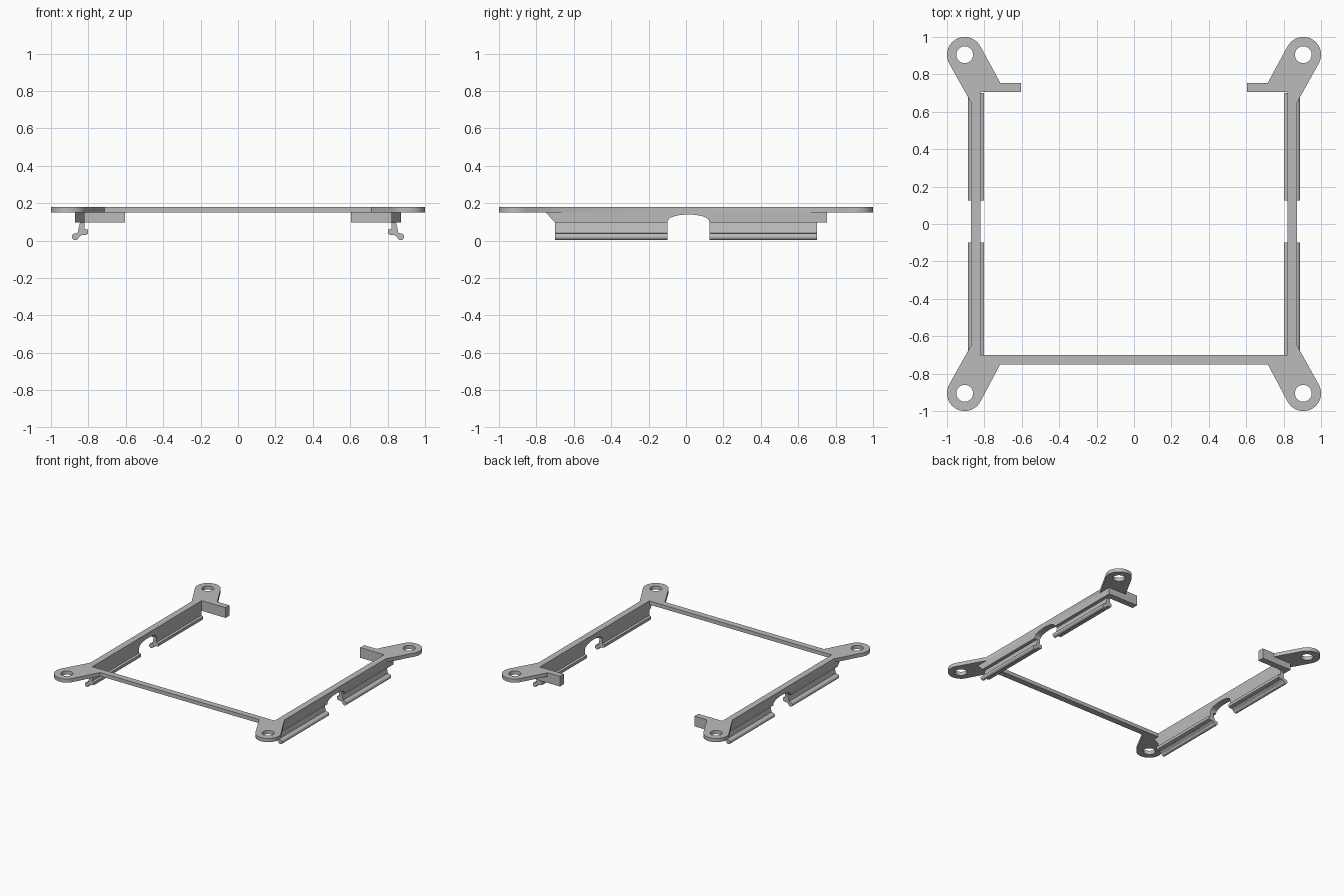
import bpy, bmesh, math
from mathutils import Vector

if "Cube" in bpy.data.objects:
    bpy.data.objects.remove(bpy.data.objects["Cube"], do_unlink=True)

GREY = (0.5, 0.5, 0.5, 1)
grey = bpy.data.materials.new("plain grey")
grey.use_nodes = True
grey.diffuse_color = GREY
grey.node_tree.nodes["Principled BSDF"].inputs["Base Color"].default_value = GREY


def arc(cx, cy, r, start, end, n):
    angles = [math.radians(start + (end - start) * i / n) for i in range(n + 1)]
    return [(cx + r * math.cos(a), cy + r * math.sin(a)) for a in angles]


def prism(name, loops, axis, low, high):
    """Fill an outline (later loops are holes) and extrude it along one axis."""
    place = {"x": lambda a, b: (low, a, b),
             "y": lambda a, b: (a, low, b),
             "z": lambda a, b: (a, b, low)}[axis]
    bm = bmesh.new()
    edges = []
    for loop in loops:
        verts = [bm.verts.new(place(a, b)) for a, b in loop]
        edges += [bm.edges.new((v, verts[i - 1])) for i, v in enumerate(verts)]
    bmesh.ops.triangle_fill(bm, edges=edges, use_beauty=True)
    out = bmesh.ops.extrude_face_region(bm, geom=bm.faces[:])
    moved = [g for g in out["geom"] if isinstance(g, bmesh.types.BMVert)]
    direction = Vector([float(axis == k) for k in "xyz"])
    bmesh.ops.translate(bm, verts=moved, vec=direction * (high - low))
    bmesh.ops.recalc_face_normals(bm, faces=bm.faces[:])
    mesh = bpy.data.meshes.new(name)
    bm.to_mesh(mesh)
    bm.free()
    mesh.materials.append(grey)
    obj = bpy.data.objects.new(name, mesh)
    bpy.context.collection.objects.link(obj)
    return obj


def flip(loop):
    return [(-a, b) for a, b in reversed(loop)]


# Top plate: cross bar, side strips, four slanted ears and two short arms
EAR, TILT = 0.905, 28.7
half = [(0.715, -0.75)]
half += arc(EAR, -EAR, 0.095, 180 + TILT, 360 + TILT, 24)
half += [(0.872, -0.65), (0.872, 0.65)]
half += arc(EAR, EAR, 0.095, -TILT, 180 - TILT, 24)
half += [(0.715, 0.755), (0.605, 0.755), (0.605, 0.705),
         (0.82, 0.705), (0.82, -0.70)]
holes = [arc(sx * EAR, sy * EAR, 0.045, 0, 345, 23)
         for sx in (-1, 1) for sy in (-1, 1)]
plate = prism("top_plate", [half + flip(half)] + holes, "z", 0.15, 0.18)

# Side rails hang below the plate, each with an arched notch
rail_side = [(-0.75, 0.15), (-0.70, 0.097)]
rail_side += [(0.013 - 0.112 * math.cos(t), 0.097 + 0.042 * math.sin(t) ** 0.8)
              for t in [math.pi * i / 16 for i in range(16)]]
rail_side += [(0.125, 0.097), (0.755, 0.097), (0.755, 0.15)]

# Clip section: slanted neck, inner lip and rounded outer bead
clip = [(0.82, 0.097), (0.82, 0.062), (0.803, 0.058), (0.803, 0.035),
        (0.818, 0.029), (0.835, 0.029)]
clip += arc(0.87, 0.02, 0.018, 190, 450, 14)
clip += [(0.858, 0.04), (0.845, 0.097)]

parts = [plate]
for side, s in (("left", 1), ("right", -1)):
    x0, x1 = sorted((s * 0.82, s * 0.872))
    rail = prism(side + "_rail", [rail_side], "x", x0, x1)
    a0, a1 = sorted((s * 0.605, s * 0.82))
    arm = prism(side + "_arm",
                [[(0.705, 0.097), (0.755, 0.097), (0.755, 0.15), (0.705, 0.15)]],
                "x", a0, a1)
    section = clip if s > 0 else flip(clip)
    front = prism(side + "_front_clip", [section], "y", -0.70, -0.098)
    back = prism(side + "_back_clip", [section], "y", 0.125, 0.70)
    parts += [rail, arm, front, back]

# Rounded walls shade smooth, corners stay sharp
bpy.ops.object.select_all(action="DESELECT")
for obj in parts:
    obj.select_set(True)
bpy.context.view_layer.objects.active = plate
bpy.ops.object.shade_smooth_by_angle(angle=math.radians(30))
